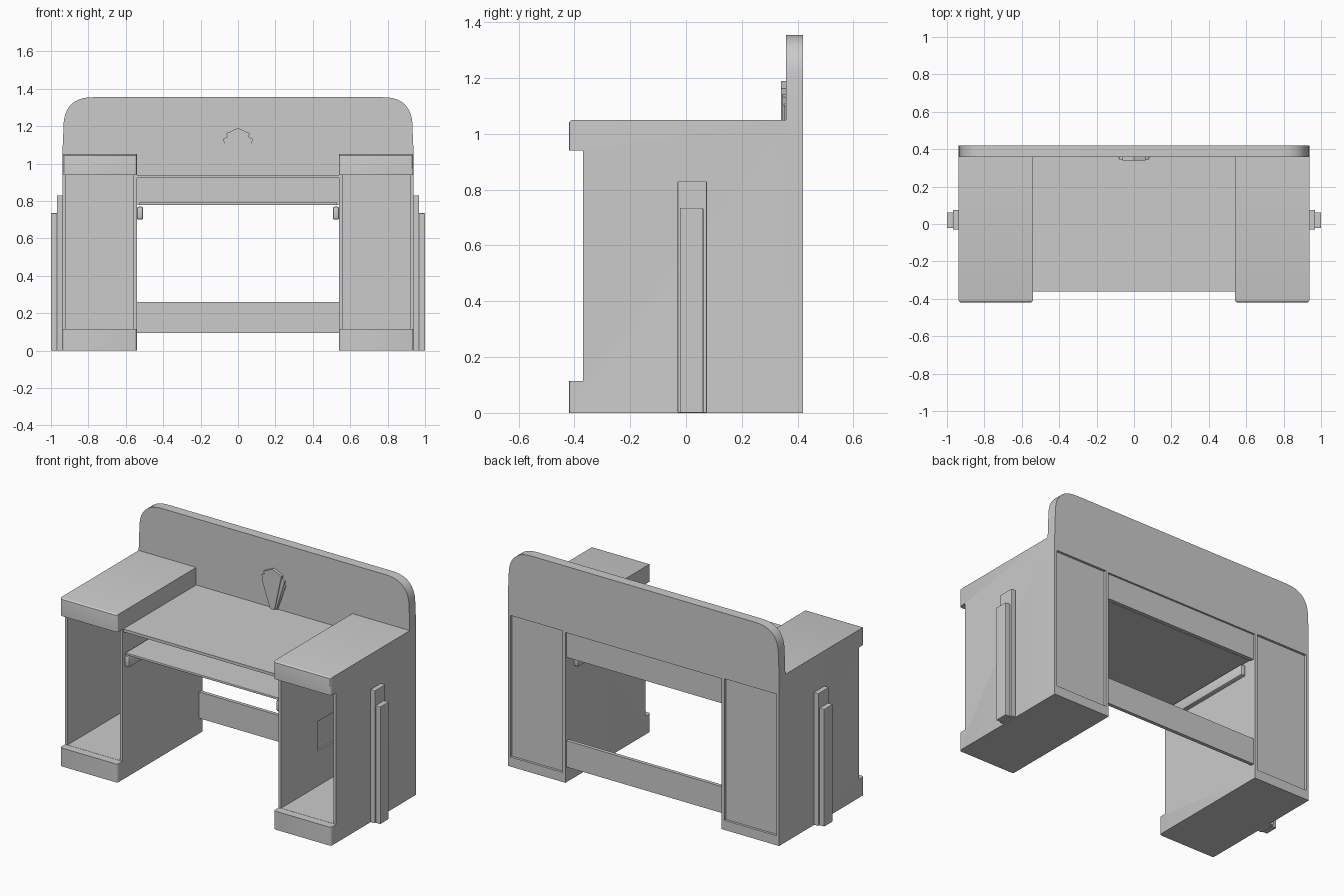
import bpy, bmesh, math
from mathutils import Vector

if "Cube" in bpy.data.objects:
    bpy.data.objects.remove(bpy.data.objects["Cube"])


def finish(name, bm):
    bmesh.ops.recalc_face_normals(bm, faces=bm.faces)
    me = bpy.data.meshes.new(name)
    bm.to_mesh(me)
    bm.free()
    ob = bpy.data.objects.new(name, me)
    bpy.context.collection.objects.link(ob)
    return ob


def prism(name, pts, axis, a, b, pick=None, width=0.0, segs=3):
    """Extrude a 2D outline along 'x' (pts = y,z) or 'y' (pts = x,z); bevel picked edges."""
    bm = bmesh.new()
    pos = (lambda p, d: (d, p[0], p[1])) if axis == 'x' else (lambda p, d: (p[0], d, p[1]))
    face = bm.faces.new([bm.verts.new(pos(p, a)) for p in pts])
    ext = bmesh.ops.extrude_face_region(bm, geom=[face])
    move = Vector((b - a, 0, 0) if axis == 'x' else (0, b - a, 0))
    bmesh.ops.translate(bm, vec=move, verts=[v for v in ext['geom'] if isinstance(v, bmesh.types.BMVert)])
    bmesh.ops.recalc_face_normals(bm, faces=bm.faces)
    if pick:
        bmesh.ops.bevel(bm, geom=[e for e in bm.edges if pick(*e.verts)], offset=width,
                        segments=segs, profile=0.5, affect='EDGES')
    return finish(name, bm)


def box(name, x0, x1, y0, y1, z0, z1, bevel=0.0):
    x0, x1 = min(x0, x1), max(x0, x1)
    pts = [(y0, z0), (y1, z0), (y1, z1), (y0, z1)]
    return prism(name, pts, 'x', x0, x1, (lambda a, b: True) if bevel else None, bevel, 2)


def cut(ob, cutter):
    cutter.hide_render = True
    m = ob.modifiers.new("cut", 'BOOLEAN')
    m.operation, m.solver, m.object = 'DIFFERENCE', 'EXACT', cutter
    bpy.context.view_layer.objects.active = ob
    bpy.ops.object.modifier_apply(modifier=m.name)
    bpy.data.objects.remove(cutter)


def smooth(ob):
    bpy.ops.object.select_all(action='DESELECT')
    ob.select_set(True)
    bpy.context.view_layer.objects.active = ob
    bpy.ops.object.shade_smooth_by_angle(angle=math.radians(30))


# Pedestals: side profile with projecting cap and plinth, hollowed from the front
side = [(-.42, 0), (.42, 0), (.42, 1.015), (.358, 1.015), (.358, 1.05), (-.42, 1.05),
        (-.42, .94), (-.37, .94), (-.37, .115), (-.42, .115)]


def front_corner(a, b):
    at_front = a.co.y < -.41 and b.co.y < -.41
    vertical = abs(a.co.z - b.co.z) > .05
    cap_top = a.co.z > 1.04 and b.co.z > 1.04
    return at_front and (vertical or cap_top)


for s, label in ((-1, "left"), (1, "right")):
    ped = prism(label + "_pedestal", side, 'x', *sorted((s * .54, s * .938)), front_corner, .014)
    cut(ped, box("cutter", s * .558, s * .92, -.375, .385, .116, .939))
    cut(ped, box("cutter", s * .56, s * .92, .405, .5, .06, .945))
    if s > 0:  # shallow recess inside one pedestal
        cut(ped, box("cutter", .548, .58, -.01, .2, .335, .52))
    smooth(ped)
    # Stepped pilaster on the outer side
    box(label + "_pilaster_back", s * .936, s * .968, -.03, .075, 0, .83, .004)
    box(label + "_pilaster_front", s * .966, s, -.022, .062, 0, .735, .004)
    # Tray runner
    smooth(box(label + "_tray_runner", s * .507, s * .541, -.35, .34, .70, .77, .01))

# Rounded backboard
arc = []
for i in range(13):
    t = math.pi / 2 * i / 12
    arc.append((.765 + .168 * math.cos(t) ** .78, 1.185 + .17 * math.sin(t) ** .78))
half = [(.54, .94), (.54, 1.015), (.938, 1.015), (.937, 1.1)] + arc
board = prism("backboard", half + [(-x, z) for x, z in reversed(half)], 'y', .358, .42)
smooth(board)

# Desktop, sliding tray, back rail and stretcher between the pedestals
box("desktop", -.541, .541, -.362, .36, .922, .94)
box("keyboard_tray", -.53, .53, -.355, .385, .778, .792, .003)
box("back_rail", -.541, .541, .385, .408, .78, .941)
box("back_stretcher", -.541, .541, .388, .41, .095, .26)

# Fan ornament: central wedge with stepped feathers at each side
prism("fan_centre", [(-.014, .94), (.014, .94), (.062, 1.162), (0, 1.19), (-.062, 1.162)], 'y', .34, .36)
for s in (-1, 1):
    prism("fan_inner_feather", [(s * .012, .94), (s * .022, .94), (s * .08, 1.132), (s * .05, 1.145)],
          'y', .346, .36)
    prism("fan_outer_feather", [(s * .018, .94), (s * .026, .94), (s * .082, 1.1), (s * .06, 1.118)],
          'y', .351, .36)
